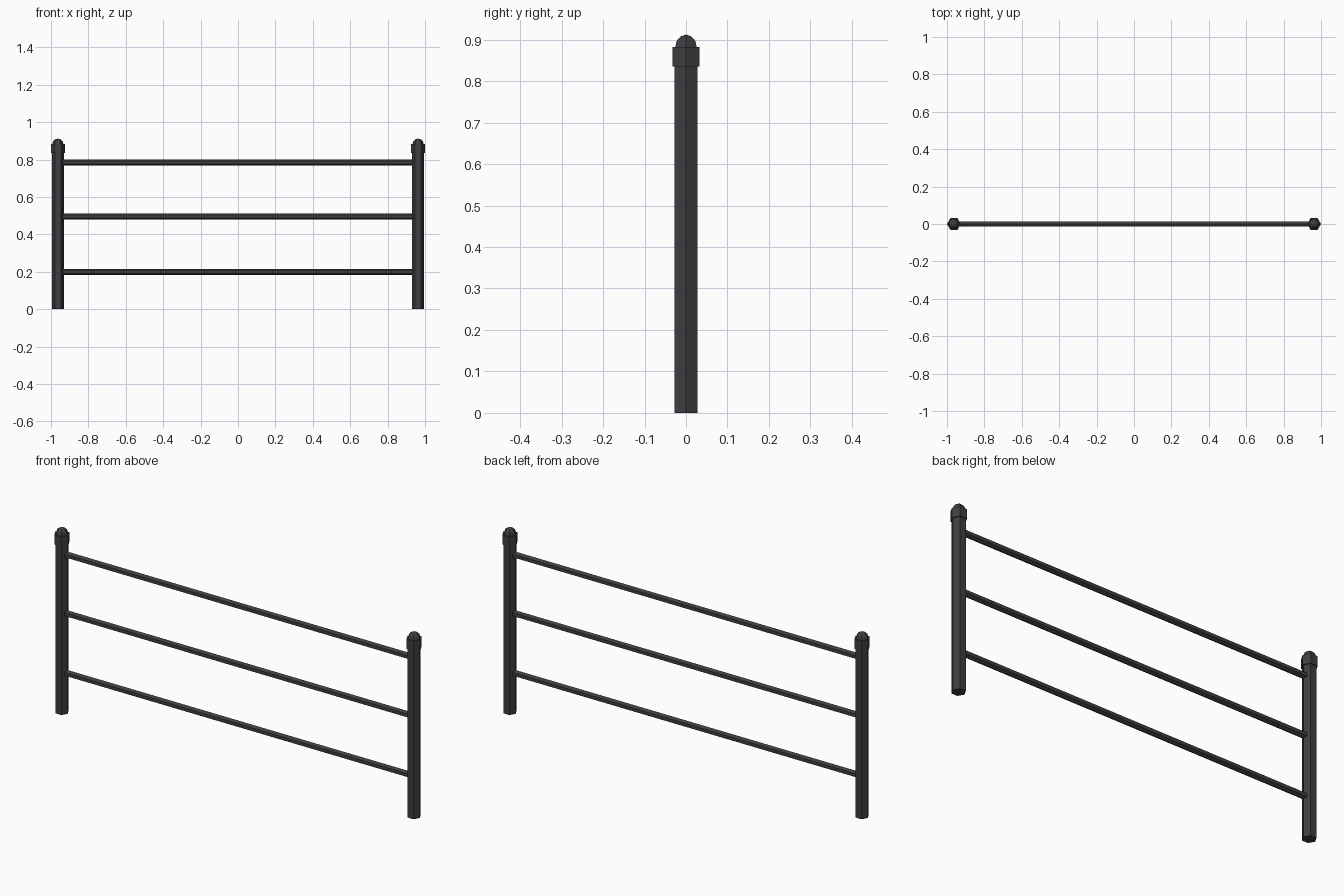
import bpy, bmesh, math

if "Cube" in bpy.data.objects:
    bpy.data.objects.remove(bpy.data.objects["Cube"])

metal = bpy.data.materials.new("dark metal")
metal.diffuse_color = (0.05, 0.05, 0.054, 1)
metal.use_nodes = True
metal.node_tree.nodes["Principled BSDF"].inputs["Base Color"].default_value = metal.diffuse_color

POST_X = 0.963


def lathe(name, profile, to_world, sides=6):
    """Closed six-sided solid from (radius, height) rings, placed by to_world."""
    bm = bmesh.new()
    rings = []
    for r, h in profile:
        ring = []
        for i in range(sides):
            a = 2 * math.pi * i / sides
            ring.append(bm.verts.new(to_world(r * math.cos(a), r * math.sin(a), h)))
        rings.append(ring)
    for lo, hi in zip(rings, rings[1:]):
        for i in range(sides):
            j = (i + 1) % sides
            bm.faces.new((lo[i], lo[j], hi[j], hi[i]))
    bm.faces.new(rings[0][::-1])
    bm.faces.new(rings[-1])
    bmesh.ops.recalc_face_normals(bm, faces=bm.faces)
    me = bpy.data.meshes.new(name)
    bm.to_mesh(me)
    bm.free()
    me.materials.append(metal)
    ob = bpy.data.objects.new(name, me)
    bpy.context.collection.objects.link(ob)
    return ob


# Posts with collar and domed finial
for side, s in (("left", -1), ("right", 1)):
    upright = lambda x, y, z: (x + s * POST_X, y, z)
    lathe(side + "_post", [(0.032, 0), (0.032, 0.86)], upright)
    lathe(side + "_collar", [(0.037, 0.835), (0.037, 0.882)], upright)
    R = 0.030
    dome = [(R * math.cos(math.radians(a)), 0.882 + R * math.sin(math.radians(a)))
            for a in (-10, 0, 30, 60, 89)]
    lathe(side + "_finial", dome, upright)

# Horizontal rails
for name, z in (("lower_rail", 0.2), ("middle_rail", 0.495), ("upper_rail", 0.785)):
    lathe(name, [(0.016, -POST_X), (0.016, POST_X)],
          lambda u, v, h: (h, v, z + u))
